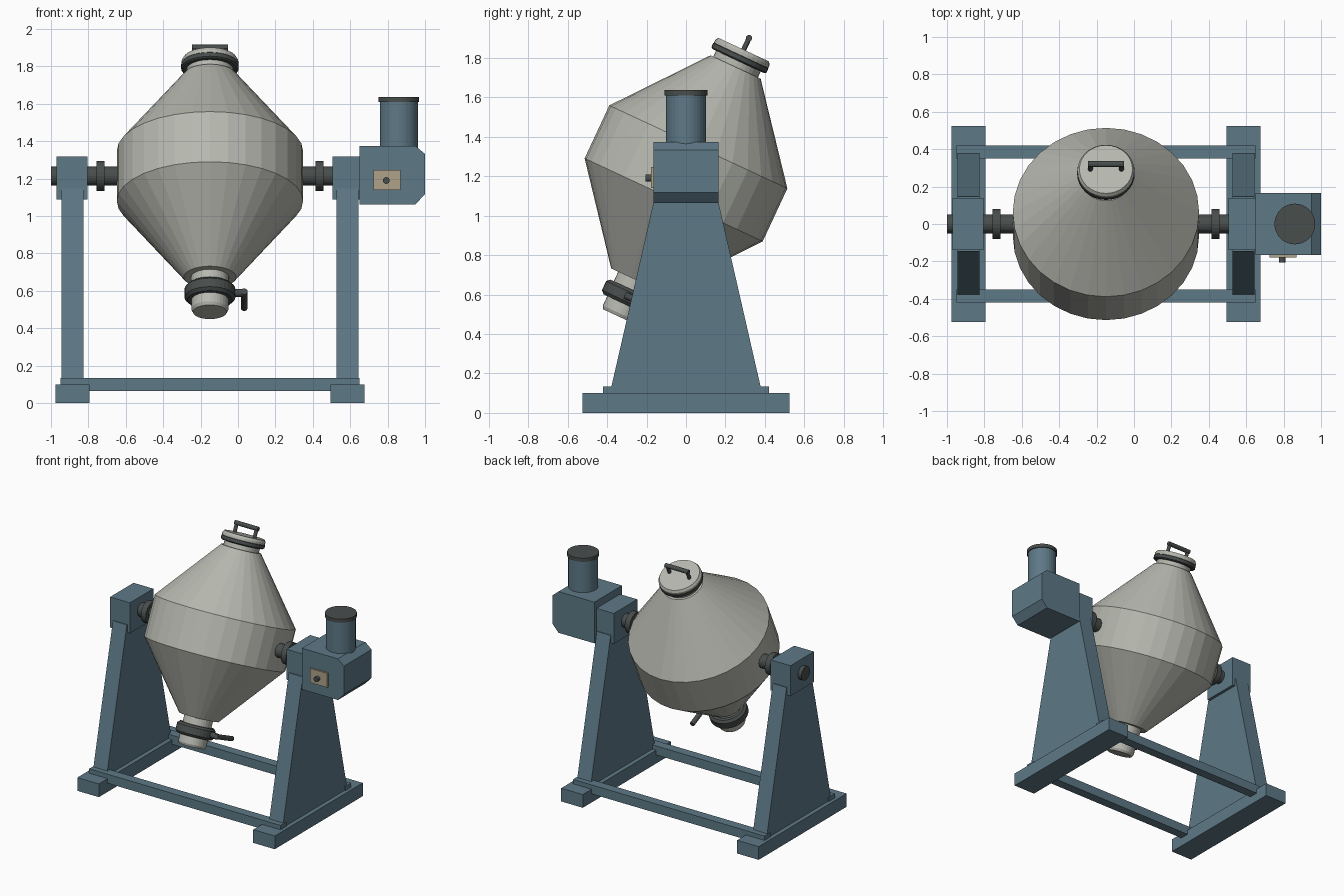
import bpy, bmesh
from math import radians, cos, sin, pi
from mathutils import Matrix, Vector

if "Cube" in bpy.data.objects:
    bpy.data.objects.remove(bpy.data.objects["Cube"])


def material(name, rgb):
    m = bpy.data.materials.new(name)
    m.diffuse_color = (*rgb, 1)
    m.use_nodes = True
    m.node_tree.nodes["Principled BSDF"].inputs["Base Color"].default_value = m.diffuse_color
    return m


BLUE = material("blue_paint", (0.11, 0.19, 0.24))
STEEL = material("steel", (0.47, 0.48, 0.43))
DARK = material("dark_metal", (0.065, 0.075, 0.073))
TAN = material("tan_panel", (0.43, 0.36, 0.25))

CX, CZ = -0.15, 1.214                       # vessel centre on the shaft
TILT = Matrix.Translation((CX, 0, CZ)) @ Matrix.Rotation(radians(-25), 4, 'X')


def finish(name, bm, mat, matrix=Matrix()):
    bmesh.ops.recalc_face_normals(bm, faces=bm.faces)
    bm.transform(matrix)
    me = bpy.data.meshes.new(name)
    bm.to_mesh(me)
    bm.free()
    me.materials.append(mat)
    ob = bpy.data.objects.new(name, me)
    bpy.context.collection.objects.link(ob)
    return ob


def box(name, lo, hi, mat):
    bm = bmesh.new()
    bmesh.ops.create_cube(bm, size=1)
    lo, hi = Vector(lo), Vector(hi)
    for v in bm.verts:
        v.co = (lo + hi) / 2 + v.co * (hi - lo)
    return finish(name, bm, mat)


def prism(name, pts, depth, mat):
    """Extrude a closed 3D outline along a vector."""
    bm = bmesh.new()
    f = bm.faces.new([bm.verts.new(p) for p in pts])
    ext = bmesh.ops.extrude_face_region(bm, geom=[f], use_keep_orig=True)
    vs = [g for g in ext["geom"] if isinstance(g, bmesh.types.BMVert)]
    bmesh.ops.translate(bm, verts=vs, vec=depth)
    return finish(name, bm, mat)


def lathe(name, profile, mat, matrix, n=32):
    """Closed solid of revolution around local z from (radius, height) points."""
    bm = bmesh.new()
    rings = [[bm.verts.new((r * cos(2 * pi * i / n), r * sin(2 * pi * i / n), z))
              for i in range(n)] for r, z in profile]
    for a, b in zip(rings, rings[1:]):
        for i in range(n):
            j = (i + 1) % n
            bm.faces.new((a[i], a[j], b[j], b[i]))
    bm.faces.new(rings[0][::-1])
    bm.faces.new(rings[-1])
    return finish(name, bm, mat, matrix)


def rod(name, a, b, r, mat, matrix=Matrix(), n=24):
    a, b = Vector(a), Vector(b)
    q = (b - a).to_track_quat('Z', 'Y').to_matrix().to_4x4()
    return lathe(name, [(r, 0), (r, (b - a).length)], mat,
                 matrix @ Matrix.Translation(a) @ q, n)


# Two end stands, with bearings, shafts and collars
for side, s in (("left", -1), ("right", 1)):
    x = CX + s * 0.735
    box(f"{side}_foot", (x - 0.09, -0.525, 0), (x + 0.09, 0.525, 0.1), BLUE)
    prism(f"{side}_stand", [(x - 0.058, y, z) for y, z in
          ((-0.388, 0.09), (0.388, 0.09), (0.146, 1.148), (-0.146, 1.148))],
          (0.116, 0, 0), BLUE)
    xb = CX + s * 0.738
    box(f"{side}_bearing", (xb - 0.083, -0.14, 1.088), (xb + 0.083, 0.14, 1.318), BLUE)
    rod(f"{side}_shaft", (CX + s * 0.47, 0, CZ), (CX + s * 0.85, 0, CZ), 0.051, DARK)
    xc = CX + s * 0.585
    rod(f"{side}_collar", (xc - 0.021, 0, CZ), (xc + 0.021, 0, CZ), 0.081, DARK)

# Floor rails joining the feet
for side, y in (("front", -0.385), ("back", 0.385)):
    box(f"{side}_rail", (-0.95, y - 0.035, 0.065), (0.65, y + 0.035, 0.133), BLUE)

# Gearbox with chamfered outer end, motor and control panel
prism("gearbox", [(x, -0.165, z) for x, z in
      ((0.65, 1.063), (0.95, 1.063), (1, 1.118), (1, 1.332), (0.95, 1.374), (0.65, 1.374))],
      (0, 0.33, 0), BLUE)
rod("motor", (0.86, 0, 1.32), (0.86, 0, 1.612), 0.102, BLUE, n=32)
rod("motor_cap", (0.86, 0, 1.61), (0.86, 0, 1.637), 0.109, DARK, n=32)
box("control_panel", (0.725, -0.178, 1.14), (0.87, -0.16, 1.247), TAN)
rod("control_knob", (0.793, -0.17, 1.19), (0.793, -0.205, 1.19), 0.018, DARK)

# Tilted double-cone vessel
lathe("vessel", [(0.14, -0.597), (0.498, -0.148), (0.498, 0.148), (0.14, 0.595)], STEEL, TILT, 32)
lathe("filler_neck", [(0.125, 0.58), (0.125, 0.64)], STEEL, TILT)
lathe("filler_flange", [(0.145, 0.628), (0.154, 0.635), (0.154, 0.657), (0.145, 0.662)], DARK, TILT)
lathe("lid", [(0.152, 0.66), (0.152, 0.676), (0.142, 0.692)], STEEL, TILT)

# Lid handle
for side, x in (("left", -0.083), ("right", 0.083)):
    rod(f"{side}_handle_post", (x, 0, 0.68), (x, 0, 0.757), 0.013, DARK, TILT, 12)
rod("lid_handle", (-0.097, 0, 0.757), (0.097, 0, 0.757), 0.016, DARK, TILT, 12)

# Discharge neck, valve ring and spout
lathe("discharge_neck", [(0.101, -0.66), (0.101, -0.58)], STEEL, TILT)
lathe("valve_ring", [(0.12, -0.732), (0.136, -0.716), (0.136, -0.666), (0.12, -0.65)], DARK, TILT)
lathe("spout", [(0.09, -0.802), (0.099, -0.785), (0.099, -0.72)], STEEL, TILT)

# Valve lever
rod("valve_stem", (0.1, 0, -0.69), (0.185, 0, -0.69), 0.021, DARK, TILT, 16)
rod("valve_lever", (0.183, -0.02, -0.69), (0.183, 0.19, -0.69), 0.018, DARK, TILT, 16)
